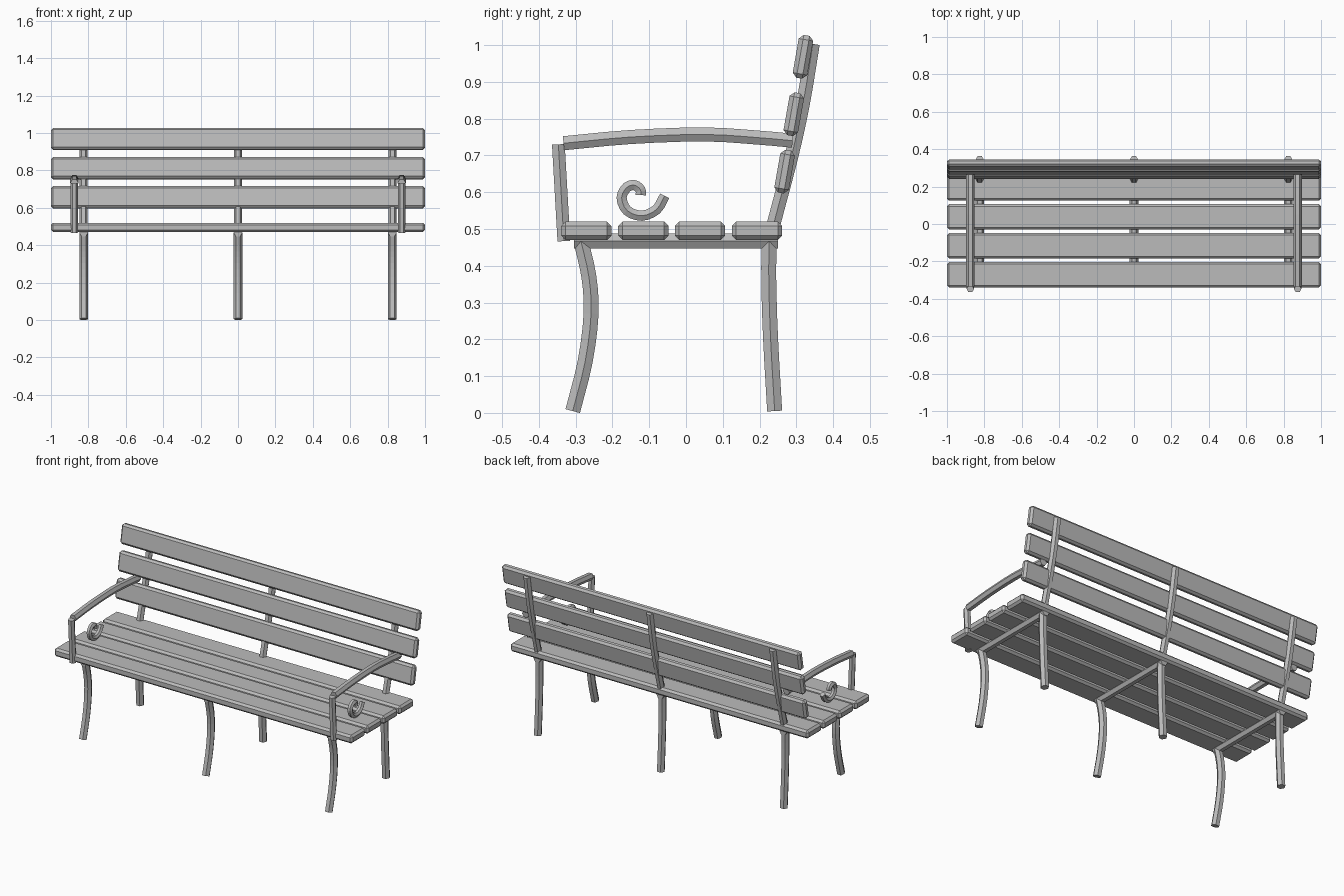
import bpy, bmesh, math
from mathutils import Vector

if "Cube" in bpy.data.objects:
    bpy.data.objects.remove(bpy.data.objects["Cube"])

grey = bpy.data.materials.new("light grey")
grey.diffuse_color = (0.5, 0.5, 0.5, 1)
grey.use_nodes = True
grey.node_tree.nodes["Principled BSDF"].inputs["Base Color"].default_value = grey.diffuse_color


def finish(bm, name):
    bmesh.ops.recalc_face_normals(bm, faces=bm.faces)
    me = bpy.data.meshes.new(name)
    bm.to_mesh(me)
    bm.free()
    me.materials.append(grey)
    ob = bpy.data.objects.new(name, me)
    bpy.context.collection.objects.link(ob)
    return ob


def slat(name, y, z, depth, height, tilt=0):
    bm = bmesh.new()
    bmesh.ops.create_cube(bm, size=1)
    bmesh.ops.scale(bm, vec=(2, depth, height), verts=bm.verts)
    bmesh.ops.bevel(bm, geom=bm.edges[:], offset=0.012, segments=1, affect='EDGES')
    ob = finish(bm, name)
    ob.location = (0, y, z)
    ob.rotation_euler.x = math.radians(tilt)


def smooth_path(pts, steps):
    """Catmull-Rom curve through (y, z) points."""
    p = [Vector(q) for q in pts]
    p = [2 * p[0] - p[1]] + p + [2 * p[-1] - p[-2]]
    out = []
    for i in range(1, len(p) - 2):
        a, b, c, d = p[i - 1:i + 3]
        for k in range(steps):
            t = k / steps
            out.append(0.5 * (2 * b + (c - a) * t + (2 * a - 5 * b + 4 * c - d) * t * t
                              + (3 * b - a - 3 * c + d) * t ** 3))
    return out + [p[-2]]


def bar(name, x, pts, radius, steps=3, tip=1.0):
    """Six-sided bar swept along a path in the y-z plane."""
    path = smooth_path(pts, steps)
    bm = bmesh.new()
    rings = []
    for i, p in enumerate(path):
        d = (path[min(i + 1, len(path) - 1)] - path[max(i - 1, 0)]).normalized()
        n = Vector((-d.y, d.x))
        r = radius * (tip if i == len(path) - 1 else 1)
        ring = []
        for k in range(6):
            a = k * math.pi / 3
            q = p + n * r * math.sin(a)
            ring.append(bm.verts.new((x + r * math.cos(a), q.x, q.y)))
        rings.append(ring)
    for r0, r1 in zip(rings, rings[1:]):
        for k in range(6):
            bm.faces.new((r0[k], r0[(k + 1) % 6], r1[(k + 1) % 6], r1[k]))
    bm.faces.new(rings[0])
    bm.faces.new(rings[-1])
    finish(bm, name)


# Seat and back slats
for y in (-0.271, -0.116, 0.038, 0.193):
    slat("seat_slat", y, 0.495, 0.137, 0.05)
for y, z in ((0.268, 0.656), (0.293, 0.812), (0.318, 0.968)):
    slat("back_slat", y, z, 0.04, 0.118, -10)

# Three frames: legs, seat beam and back support
for x in (-0.825, 0, 0.825):
    bar("front_leg", x, [(-0.285, 0.465), (-0.264, 0.37), (-0.258, 0.27),
                         (-0.274, 0.14), (-0.308, 0.005)], 0.0235)
    bar("rear_leg", x, [(0.226, 0.465), (0.225, 0.36), (0.23, 0.2), (0.241, 0.005)], 0.0235)
    bar("seat_beam", x, [(-0.305, 0.467), (0.25, 0.467)], 0.0235, 1)
    bar("back_support", x, [(0.228, 0.46), (0.24, 0.52), (0.285, 0.69),
                            (0.318, 0.84), (0.345, 1.003)], 0.0215)

# Arm rests, posts and scrolls on both sides
for x in (-0.875, 0.875):
    bar("arm_rest", x, [(-0.333, 0.733), (-0.15, 0.75), (0.05, 0.757),
                        (0.2, 0.748), (0.29, 0.74)], 0.022)
    bar("arm_post", x, [(-0.347, 0.73), (-0.332, 0.467)], 0.02, 1)
    bar("scroll", x, [(-0.058, 0.59), (-0.08, 0.553), (-0.12, 0.536), (-0.16, 0.55),
                      (-0.175, 0.585), (-0.161, 0.613), (-0.14, 0.619),
                      (-0.124, 0.607), (-0.123, 0.592)], 0.016, 3)
